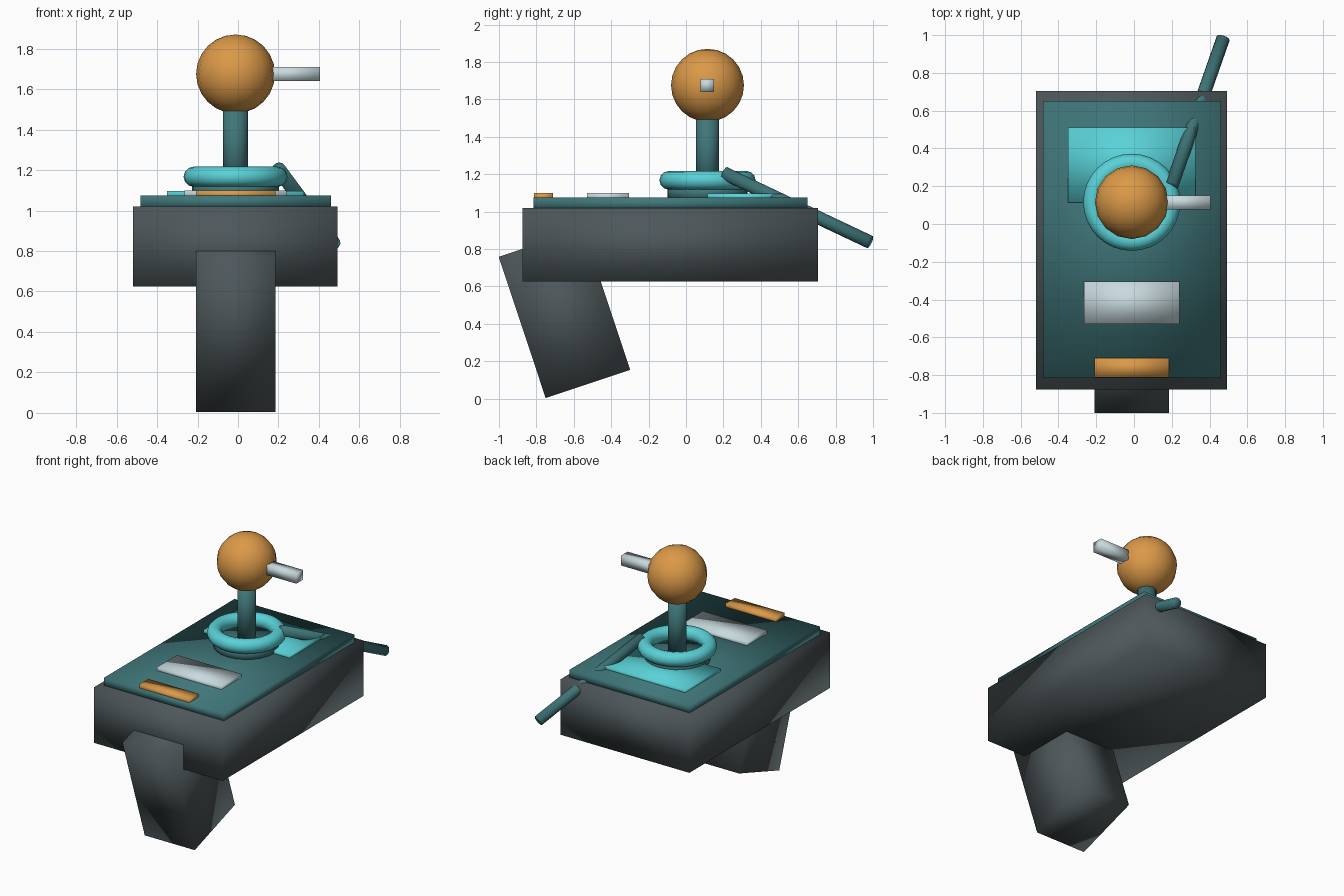
import bpy
import math
from mathutils import Vector

if "Cube" in bpy.data.objects:
    bpy.data.objects.remove(bpy.data.objects["Cube"])

CX, CY = -0.012, 0.115   # stick axis


def material(name, rgb):
    m = bpy.data.materials.new(name)
    m.diffuse_color = (*rgb, 1)
    m.use_nodes = True
    m.node_tree.nodes["Principled BSDF"].inputs["Base Color"].default_value = m.diffuse_color
    return m


CHARCOAL = material("charcoal", (0.075, 0.095, 0.102))
TEAL = material("dark teal", (0.05, 0.18, 0.19))
CYAN = material("bright cyan", (0.10, 0.64, 0.68))
ORANGE = material("orange", (0.71, 0.32, 0.065))
SILVER = material("pale silver", (0.58, 0.70, 0.73))


def finish(name, mat):
    ob = bpy.context.object
    ob.name = name
    ob.data.materials.append(mat)
    bpy.ops.object.shade_smooth()   # soft shading over every edge
    return ob


def box(name, mat, lo, hi):
    lo, hi = Vector(lo), Vector(hi)
    bpy.ops.mesh.primitive_cube_add(size=1, location=(lo + hi) / 2)
    bpy.context.object.scale = hi - lo
    bpy.ops.object.transform_apply(location=False, rotation=False, scale=True)
    return finish(name, mat)


def rod(name, mat, start, end, radius, sides):
    start, end = Vector(start), Vector(end)
    axis = end - start
    bpy.ops.mesh.primitive_cylinder_add(
        vertices=sides, radius=radius, depth=axis.length,
        location=(start + end) / 2,
        rotation=axis.to_track_quat('Z', 'Y').to_euler())
    return finish(name, mat)


# Main housing and its top plate
box("housing", CHARCOAL, (-0.52, -0.875, 0.625), (0.492, 0.705, 1.02))
box("top_plate", TEAL, (-0.483, -0.815, 1.01), (0.46, 0.65, 1.075))

# Tilted block under the front of the housing
grip = box("grip", CHARCOAL, (-0.208, -0.888, 0.058), (0.185, -0.412, 0.853))
grip.rotation_euler.x = math.radians(18.4)

# Flat panels on the top plate
box("rear_panel", CYAN, (-0.35, 0.115, 1.06), (0.325, 0.51, 1.096))
box("middle_panel", SILVER, (-0.265, -0.53, 1.06), (0.24, -0.305, 1.1))
box("front_bar", ORANGE, (-0.208, -0.812, 1.06), (0.186, -0.71, 1.1))

# Stick: base disc, ring, shaft, ball and side button
rod("stick_base", TEAL, (CX, CY, 1.06), (CX, CY, 1.135), 0.215, 24)
bpy.ops.mesh.primitive_torus_add(major_segments=32, minor_segments=12,
                                 major_radius=0.207, minor_radius=0.05,
                                 location=(CX, CY, 1.167))
finish("stick_ring", CYAN)
rod("stick_shaft", TEAL, (CX, CY, 1.1), (CX, CY, 1.53), 0.061, 16)
bpy.ops.mesh.primitive_uv_sphere_add(segments=16, ring_count=12, radius=0.195,
                                     location=(CX, CY, 1.675))
finish("stick_ball", ORANGE)
box("side_button", SILVER, (0.1, 0.077, 1.64), (0.405, 0.151, 1.71))

# Slanted cable running down through the back of the housing
rod("cable", TEAL, (0.2, 0.205, 1.205), (0.472, 0.983, 0.837), 0.036, 12)
